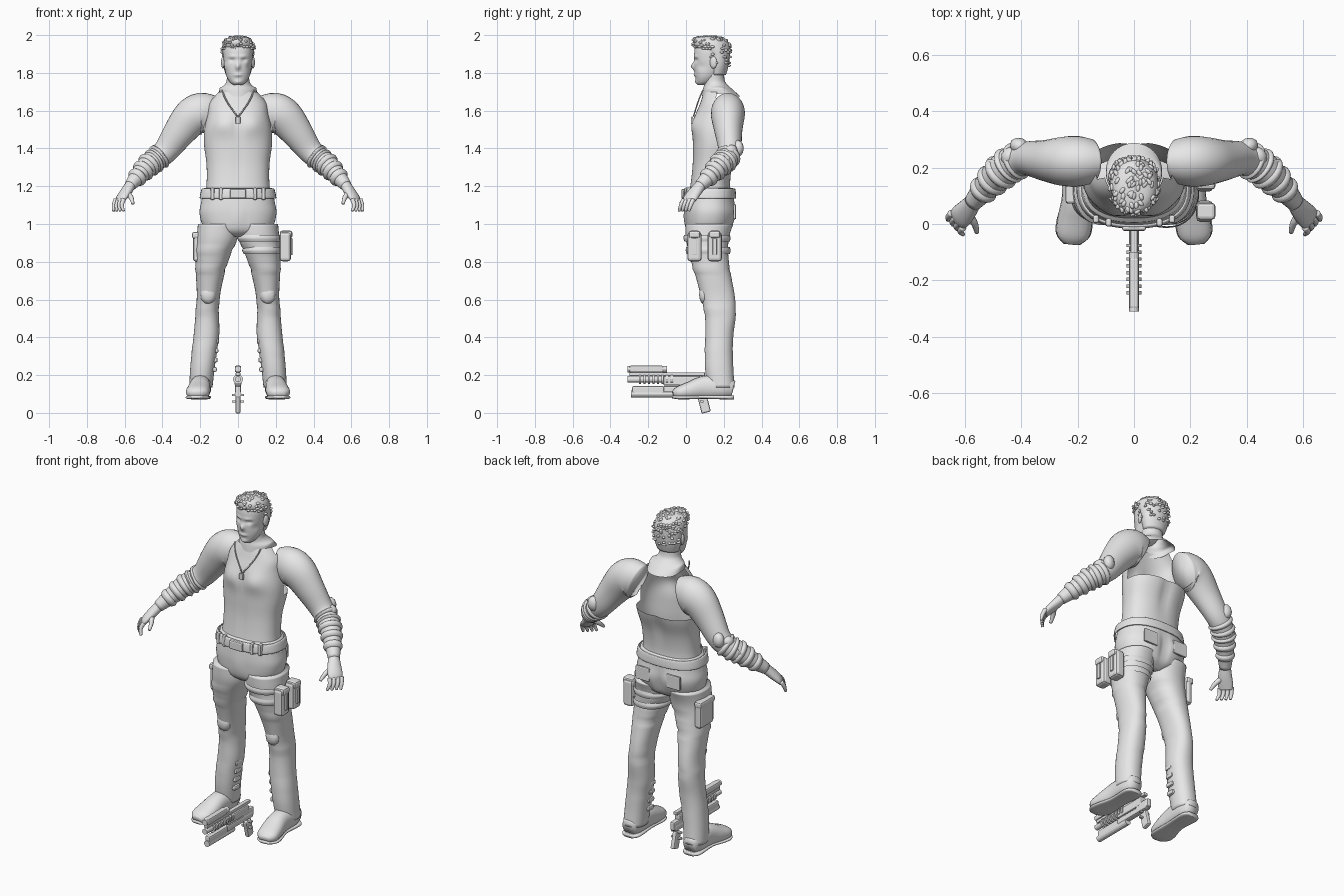
import bpy, bmesh, math, random
from mathutils import Vector, Matrix

cube = bpy.data.objects.get("Cube")
if cube:
    bpy.data.objects.remove(cube)
random.seed(4)

grey = bpy.data.materials.new("plain grey")
grey.use_nodes = True
grey.diffuse_color = (.8, .8, .8, 1)
grey.node_tree.nodes["Principled BSDF"].inputs["Base Color"].default_value = (.8, .8, .8, 1)


def finish(name, bm, mirror=False, smooth=True, bevel=0):
    """Turn a bmesh into a named object, optionally mirrored or bevelled."""
    bmesh.ops.recalc_face_normals(bm, faces=bm.faces)
    mesh = bpy.data.meshes.new(name)
    bm.to_mesh(mesh)
    bm.free()
    mesh.materials.append(grey)
    for face in mesh.polygons:
        face.use_smooth = smooth
    obj = bpy.data.objects.new(name, mesh)
    bpy.context.collection.objects.link(obj)
    if bevel:
        mod = obj.modifiers.new("bevel", "BEVEL")
        mod.width, mod.segments = bevel, 2
    if mirror:
        obj.modifiers.new("mirror", "MIRROR").use_mirror_merge = False
    return obj


def smooth_rows(rows, steps):
    """Catmull-Rom interpolation between rows of equal length."""
    out = []
    for i in range(len(rows) - 1):
        a, b, c, d = (rows[max(i - 1, 0)], rows[i], rows[i + 1], rows[min(i + 2, len(rows) - 1)])
        for s in range(steps):
            t = s / steps
            out.append([q + t * (r - p) / 2 + t * t * (p - 2.5 * q + 2 * r - s_ / 2)
                        + t ** 3 * (1.5 * (q - r) + (s_ - p) / 2)
                        for p, q, r, s_ in zip(a, b, c, d)])
    return out + [list(rows[-1])]


def skin(rings, power, count, caps, bumps):
    """Skin rings given as (centre, first axis, second axis); bumps are soft pushes."""
    bm = bmesh.new()
    loops = []
    for centre, u, v in rings:
        loop = []
        for k in range(count):
            a = math.tau * k / count
            c, s = math.cos(a), math.sin(a)
            co = (centre + u * math.copysign(abs(c) ** (2 / power), c)
                  + v * math.copysign(abs(s) ** (2 / power), s))
            shift = Vector()
            for place, size, push in bumps:
                d = co - Vector(place)
                if place[0]:
                    d.x = abs(co.x) - place[0]
                shift += Vector(push) * math.exp(-sum((e / w) ** 2 for e, w in zip(d, size)))
            loop.append(bm.verts.new(co + shift))
        loops.append(loop)
    for lo, hi in zip(loops, loops[1:]):
        for k in range(count):
            n = (k + 1) % count
            bm.faces.new((lo[k], lo[n], hi[n], hi[k]))
    if caps:
        bm.faces.new(loops[0])
        bm.faces.new(loops[-1])
    return bm


def column(rows, power=2, count=40, steps=5, caps=True, bumps=()):
    """Upright body: rows of z, left x, right x, front y, back y."""
    rings = [(Vector(((l + r) / 2, (f + b) / 2, z)), Vector(((r - l) / 2, 0, 0)),
              Vector((0, (b - f) / 2, 0))) for z, l, r, f, b in smooth_rows(rows, steps)]
    return skin(rings, power, count, caps, bumps)


def centred(rows, **options):
    return column([(z, -w, w, f, b) for z, w, f, b in rows], **options)


def limb(rows, side=(0, 1, 0), power=2, count=20, steps=4, bumps=()):
    """Tube along a path: rows of x, y, z, radius along side, other radius."""
    rows = smooth_rows(rows, steps)
    points = [Vector(r[:3]) for r in rows]
    rings = []
    for i, r in enumerate(rows):
        t = (points[min(i + 1, len(rows) - 1)] - points[max(i - 1, 0)]).normalized()
        u = Vector(side)
        u = (u - t * u.dot(t)).normalized()
        rings.append((points[i], u * r[3], t.cross(u) * r[4]))
    return skin(rings, power, count, True, bumps)


def box(name, centre, size, mirror=False, bevel=.008, tilt=0, axis="X"):
    bm = bmesh.new()
    bmesh.ops.create_cube(bm, size=1, matrix=Matrix.Translation(centre)
                          @ Matrix.Rotation(tilt, 4, axis) @ Matrix.Diagonal((*size, 1)))
    return finish(name, bm, mirror, False, bevel)


def rod(name, x, z, y0, y1, radius, sides=12):
    bm = bmesh.new()
    bmesh.ops.create_cone(bm, cap_ends=True, segments=sides, radius1=radius, radius2=radius,
                          depth=y1 - y0, matrix=Matrix.Translation((x, (y0 + y1) / 2, z))
                          @ Matrix.Rotation(math.pi / 2, 4, "X"))
    return finish(name, bm, smooth=False)


def ball(bm, centre, size, turn=0):
    bmesh.ops.create_icosphere(bm, subdivisions=2, radius=1, matrix=Matrix.Translation(centre)
                               @ Matrix.Rotation(turn, 4, "Z") @ Matrix.Diagonal((*size, 1)))


# Head with sculpted face
face = [((0, .04, 1.835), (.011, .03, .018), (0, -.02, 0)),
        ((.032, .05, 1.868), (.015, .03, .01), (0, .011, 0)),
        ((.03, .05, 1.886), (.025, .03, .008), (0, -.006, 0)),
        ((0, .05, 1.789), (.022, .03, .008), (0, -.008, 0)),
        ((0, .05, 1.75), (.02, .03, .012), (0, -.008, 0)),
        ((.06, .08, 1.835), (.02, .03, .02), (-.005, 0, 0))]
head = centred([(1.735, .02, .065, .1), (1.75, .042, .056, .14), (1.78, .06, .05, .17),
                (1.82, .07, .045, .2), (1.87, .076, .044, .22), (1.92, .078, .045, .225),
                (1.96, .068, .058, .21), (1.985, .04, .09, .17)],
               power=2.2, count=64, steps=7, bumps=face)
finish("head", head)
ear = bmesh.new()
ball(ear, (.08, .145, 1.855), (.008, .02, .033), -.3)
finish("ear", ear, mirror=True)

# Hair cap covered in small tufts
hair = centred([(1.79, .064, .12, .212), (1.84, .079, .115, .226), (1.9, .084, .1, .233),
                (1.94, .084, .046, .232), (1.97, .074, .038, .218), (1.988, .05, .055, .185),
                (1.994, .015, .1, .14)], count=32, steps=4)
for v in random.sample([v.co.copy() for v in hair.verts if v.co.z > 1.83], 150):
    ball(hair, v * .999, (.008, .014, .007), random.uniform(-1, 1))
finish("hair", hair)

# Neck flaring into the collar line
finish("neck", centred([(1.81, .06, .09, .2), (1.76, .06, .092, .205), (1.735, .072, .095, .222),
                        (1.71, .095, .09, .25), (1.675, .1, .085, .287)], caps=False,
                       bumps=[((.1, .18, 1.69), (.03, .05, .03), (0, 0, .02))]))

# Torso shell, open across the upper back
chest = [((.08, .04, 1.53), (.06, .08, .05), (0, -.016, 0)),
         ((0, .03, 1.52), (.014, .05, .08), (0, .01, 0)),
         ((0, .28, 1.36), (.03, .05, .12), (0, -.015, 0)),
         ((0, .03, 1.3), (.012, .05, .1), (0, .005, 0))]
torso = centred([(1.14, .175, .012, .24), (1.22, .166, .025, .235), (1.32, .167, .035, .25),
                 (1.42, .18, .036, .285), (1.5, .178, .035, .3), (1.58, .163, .052, .3),
                 (1.64, .152, .075, .295), (1.7, .105, .095, .29)],
                power=2.4, count=56, caps=False, bumps=chest)
gap = [f for f in torso.faces if f.calc_center_median().z > 1.43 and f.calc_center_median().y > .165]
bmesh.ops.delete(torso, geom=gap, context="FACES")
finish("torso", torso)

# Necklace cord and tag
cord = [(.085, .09, 1.71, .004, .004), (.06, .065, 1.65, .004, .004), (.004, .04, 1.57, .004, .004)]
finish("necklace_cord", limb(cord, side=(1, 0, 0), count=6), mirror=True)
box("necklace_tag", (0, .032, 1.55), (.026, .012, .036), bevel=.004)

# Pelvis, belt and trousers
seat = [((.09, .27, 1.05), (.06, .06, .06), (0, .012, 0)),
        ((0, .27, 1.03), (.014, .06, .08), (0, -.02, 0)),
        ((0, -.01, 1.03), (.02, .05, .06), (0, -.008, 0))]
finish("pelvis", centred([(.935, .06, .04, .19), (.97, .17, .005, .235), (1.05, .203, -.005, .258),
                          (1.12, .194, -.003, .255), (1.19, .18, .006, .25)],
                         power=2.3, count=56, bumps=seat))
finish("belt", centred([(1.135, .196, -.006, .258), (1.14, .203, -.016, .265),
                        (1.182, .194, -.012, .262), (1.187, .186, -.002, .255)],
                       power=2.4, caps=False))
box("belt_buckle", (0, -.014, 1.16), (.085, .02, .052))
for n, x in enumerate((.09, .135)):
    box(f"belt_loop_{n}", (x, .006 + n * .012, 1.16), (.022, .03, .066), mirror=True)
folds = [((.1, .1, z), (.2, .3, .012), (.006, -.005, 0)) for z in (.33, .55, .76, .86)]
finish("trouser_leg", column([(.135, .135, .258, .115, .258), (.25, .122, .252, .1, .25),
                              (.4, .1, .236, .102, .25), (.52, .1, .225, .1, .264),
                              (.62, .095, .218, .078, .258), (.72, .075, .222, .052, .24),
                              (.82, .045, .224, .022, .225), (.92, .004, .219, 0, .226),
                              (1.0, .003, .212, -.004, .25)],
                             power=2.2, bumps=folds), mirror=True)
knee = bmesh.new()
ball(knee, (.158, .095, .625), (.042, .026, .05))
finish("knee_pad", knee, mirror=True)
for n in range(4):
    box(f"shin_buckle_{n}", (.113 + .004 * n, .16, .38 - .05 * n), (.026, .05, .026), mirror=True)

# Thigh straps, pouches and cargo pocket
for n, z in enumerate((.86, .925)):
    inner = .03 - .025 * n
    strap = [(z - .018, inner, .227, .004 - .012 * n, .232), (z, inner - .008, .231, -.002 - .012 * n, .236),
             (z + .018, inner, .227, .002 - .012 * n, .232)]
    finish(f"thigh_strap_{n}", column(strap, power=2.2, caps=False))
for n, y in enumerate((.045, .152)):
    box(f"thigh_pouch_{n}", (.25, y, .88), (.06, .075, .155), bevel=.015)
    box(f"pouch_flap_{n}", (.255, y, .945), (.066, .06, .04), bevel=.012)
    box(f"pouch_clip_{n}", (.282, y, .88), (.012, .022, .09), bevel=.004)
box("cargo_pocket", (-.216, .14, .875), (.044, .13, .15), bevel=.016)
box("cargo_flap", (-.22, .14, .94), (.046, .136, .035), bevel=.01)
box("hip_pocket", (.1, .258, 1.065), (.09, .014, .08), mirror=True, bevel=.006)

# Boots with flat soles
boot = limb([(.198, .25, .125, .04, .045), (.198, .2, .135, .056, .06), (.2, .1, .135, .055, .062),
             (.208, .02, .118, .062, .048), (.217, -.04, .106, .058, .034), (.22, -.068, .098, .03, .018)],
            side=(1, 0, 0), power=2.3)
for v in boot.verts:
    v.co.z = max(v.co.z, .082)
finish("boot", boot, mirror=True)
finish("boot_sole", limb([(.198, .255, .082, .035, .011), (.198, .22, .082, .055, .011),
                          (.2, .1, .084, .05, .01), (.21, .01, .082, .064, .01),
                          (.217, -.04, .082, .06, .01), (.22, -.072, .085, .03, .008)],
                         side=(1, 0, 0), power=3), mirror=True)

# Arms
arm = [(.155, .222, 1.575, .08, .11), (.2, .222, 1.587, .09, .107), (.25, .222, 1.56, .087, .1),
       (.31, .225, 1.487, .073, .085), (.38, .232, 1.39, .06, .067), (.43, .215, 1.345, .06, .06),
       (.475, .18, 1.31, .058, .058), (.525, .13, 1.257, .046, .046), (.572, .075, 1.203, .032, .031)]
finish("arm", limb(arm, count=28), mirror=True)

# Forearm bands follow the arm's own path
path = smooth_rows(arm, 8)
for n, start in enumerate((36, 41, 46, 51, 56)):
    band = [[*r[:3], r[3] + grow, r[4] + grow]
            for r, grow in zip(path[start:start + 4], (0, .008, .008, 0))]
    finish(f"forearm_band_{n}", limb(band, steps=2, count=24), mirror=True)
guard = bmesh.new()
ball(guard, (.405, .275, 1.4), (.036, .03, .045), .4)
ball(guard, (.44, .24, 1.39), (.03, .035, .03), .6)
finish("elbow_guard", guard, mirror=True)
box("forearm_plate", (.485, .205, 1.345), (.075, .05, .035), mirror=True, tilt=.8, axis="Y")

# Hands
finish("palm", limb([(.568, .08, 1.208, .03, .028), (.592, .05, 1.172, .038, .026),
                     (.615, .025, 1.14, .042, .021), (.627, .012, 1.118, .036, .014)],
                    side=(.5, .8, 0)), mirror=True)
for n, finger in enumerate(("index", "middle", "ring", "little")):
    x, y = .605 + .014 * n, -.012 + .017 * n
    finish(finger + "_finger", limb([(x, y, 1.13, .012, .012), (x + .01, y - .014, 1.1, .011, .011),
                                     (x + .004 * n, y - .025, 1.068, .007, .007)], count=10), mirror=True)
finish("thumb", limb([(.588, .035, 1.165, .016, .016), (.566, .004, 1.14, .013, .013),
                      (.556, -.03, 1.108, .008, .008)], count=10), mirror=True)

# Rifle lying between the feet
box("rifle_top_cover", (0, -.21, .232), (.034, .18, .036))
box("rifle_rail", (0, -.1, .205), (.024, .4, .018), bevel=.003)
box("rifle_body", (0, -.02, .17), (.036, .2, .05))
box("rifle_handguard", (0, -.2, .12), (.032, .17, .044))
box("rifle_stock", (0, .08, .14), (.03, .1, .05))
box("rifle_grip", (0, .095, .05), (.026, .05, .1), tilt=.25)
box("rifle_receiver", (0, 0, .125), (.034, .24, .035))
rod("upper_barrel", 0, .232, -.31, -.1, .017)
rod("middle_barrel", 0, .178, -.31, 0, .016)
rod("lower_barrel", 0, .1, -.29, -.05, .018)
for n in range(8):
    rod(f"barrel_rib_{n}", 0, .178, -.25 + .024 * n, -.238 + .024 * n, .026)
for n, z in enumerate((.06, .095)):
    box(f"grip_guard_{n}", (0, .085, z), (.066, .016, .012), bevel=.003)
